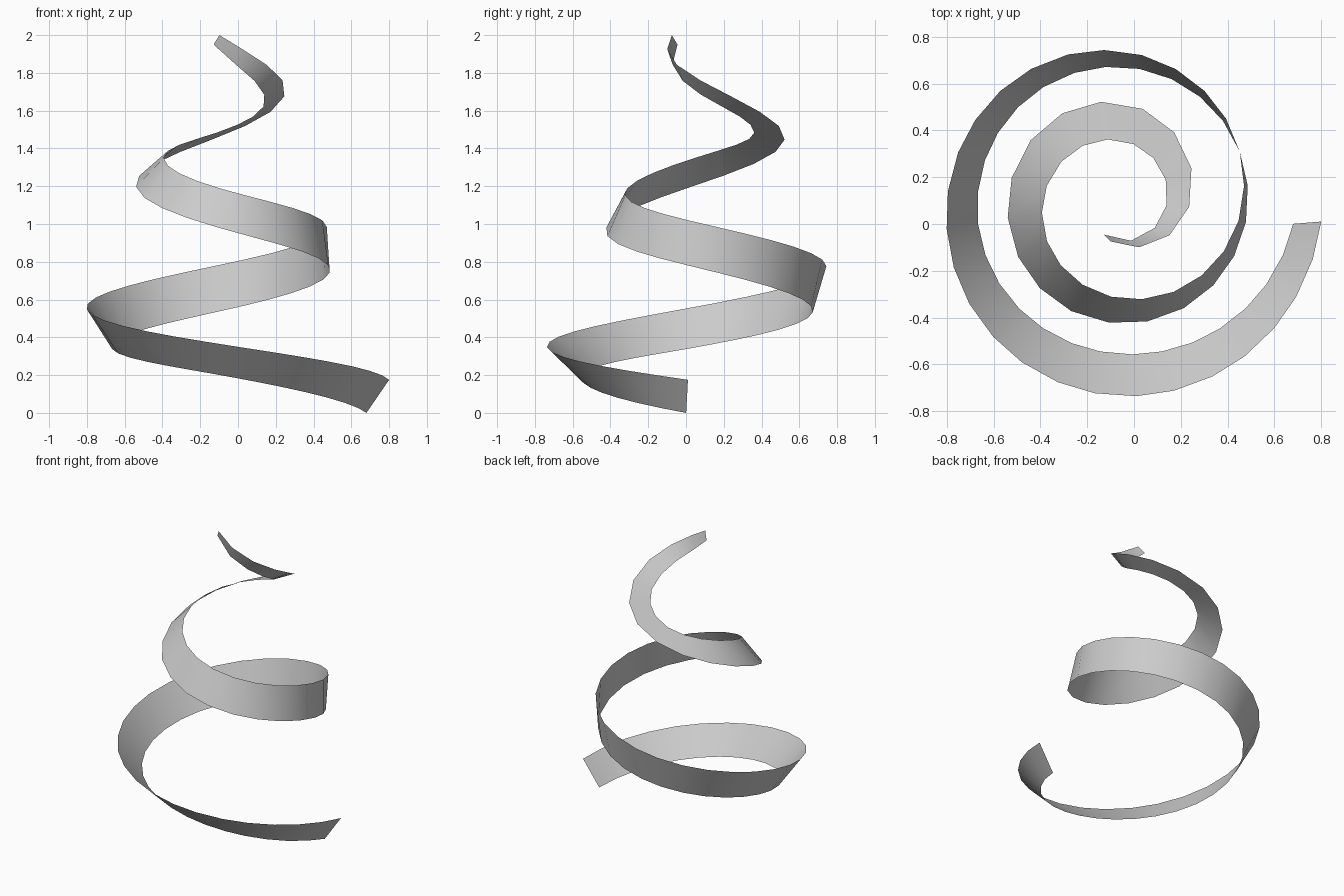
import bpy, bmesh, math
from mathutils import Vector

if "Cube" in bpy.data.objects:
    bpy.data.objects.remove(bpy.data.objects["Cube"])

# Spiral axis and ribbon keys: (quarter turns, radius, height) for lower edge, then upper edge
CX, CY = -0.066, 0.095
KEYS = [
    (0.08, .752, 0.0, 0.062, .870, .175),
    (1, .650, .195, 1, .830, .36),
    (2, .604, .355, 2, .734, .57),
    (3, .577, .545, 3, .645, .79),
    (4, .554, .76, 4, .531, 1.0),
    (5, .520, .97, 5, .412, 1.18),
    (6, .474, 1.22, 6, .324, 1.365),
    (7, .425, 1.475, 7, .264, 1.50),
    (8, .308, 1.75, 8, .208, 1.675),
    (8.79, .206, 1.94, 8.87, .172, 1.86),
    (9.12, .173, 2.0, 9.27, .154, 1.95),
]
SEGMENTS = 48


def sample(t):
    """Catmull-Rom through the keys, returned as the two edge points."""
    last = len(KEYS) - 1
    i = min(int(t), last - 1)
    f = t - i

    def key(j):
        if j < 0:
            return [2 * a - b for a, b in zip(KEYS[0], KEYS[1])]
        if j > last:
            return [2 * a - b for a, b in zip(KEYS[-1], KEYS[-2])]
        return KEYS[j]

    v = []
    for a, b, c, d in zip(key(i - 1), key(i), key(i + 1), key(i + 2)):
        v.append(b + 0.5 * f * (c - a + f * (2*a - 5*b + 4*c - d + f * (3*(b - c) + d - a))))

    def place(q, r, z):
        ang = -q * math.pi / 2
        return Vector((CX + r * math.cos(ang), CY + r * math.sin(ang), z))

    return place(*v[:3]), place(*v[3:])


# Even spacing along the ribbon
dense = [sample(k / 100) for k in range(100 * (len(KEYS) - 1) + 1)]
dist = [0.0]
for (a, b), (c, d) in zip(dense, dense[1:]):
    dist.append(dist[-1] + ((c + d) / 2 - (a + b) / 2).length)

# Single-sheet twisted ribbon
bm = bmesh.new()
prev, j = None, 0
for s in range(SEGMENTS + 1):
    target = dist[-1] * s / SEGMENTS
    while j < len(dist) - 1 and dist[j] < target - 1e-6:
        j += 1
    pair = [bm.verts.new(p) for p in dense[j]]
    if prev:
        bm.faces.new((prev[0], prev[1], pair[1], pair[0])).smooth = True
    prev = pair

mesh = bpy.data.meshes.new("spiral_ribbon")
bm.to_mesh(mesh)
bm.free()
bpy.context.collection.objects.link(bpy.data.objects.new("spiral_ribbon", mesh))
